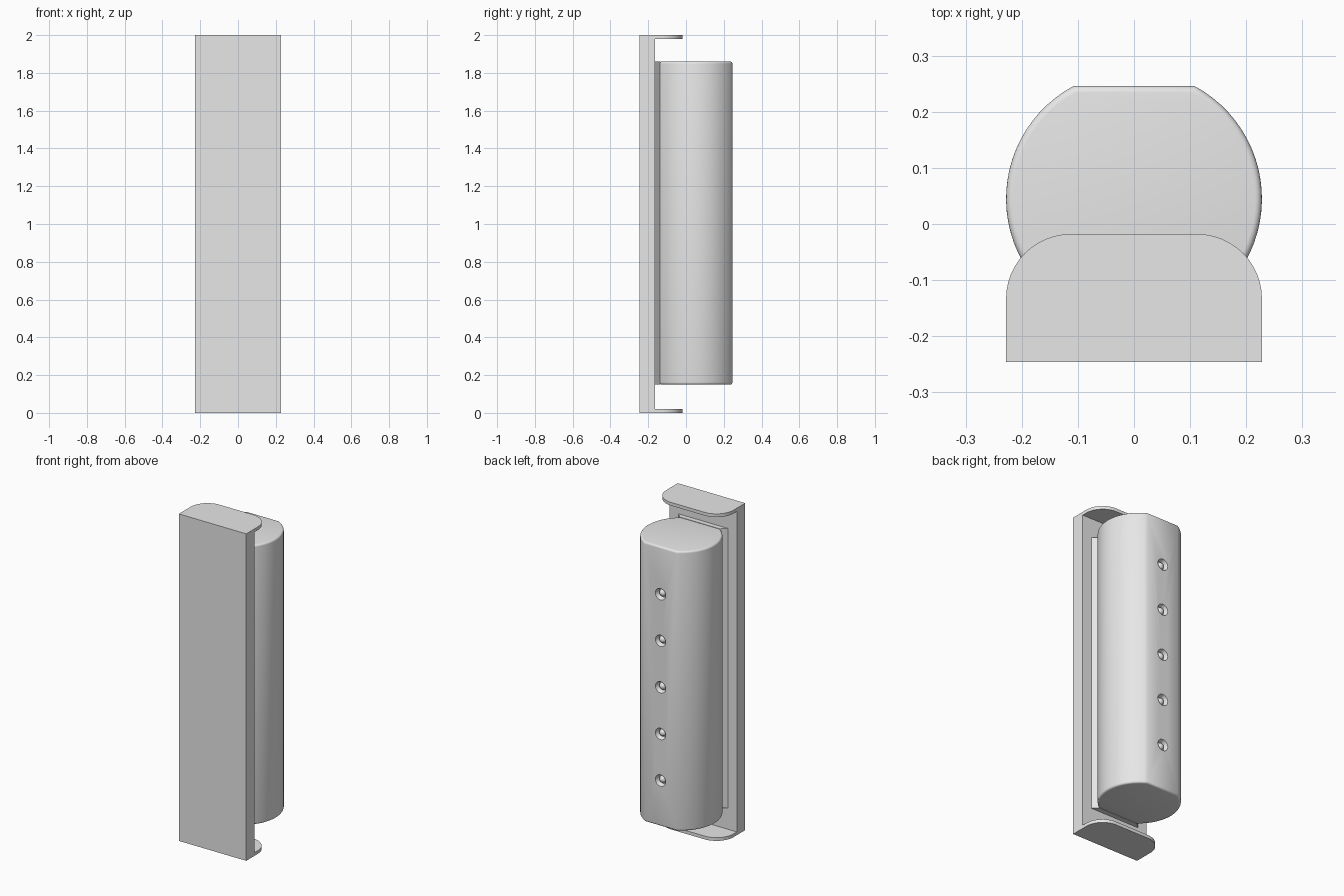
import bpy, bmesh, math
from mathutils import Matrix

cube = bpy.data.objects.get("Cube")
if cube:
    bpy.data.objects.remove(cube, do_unlink=True)

grey = bpy.data.materials.new("light_grey")
grey.use_nodes = True
grey.diffuse_color = (0.8, 0.8, 0.8, 1)
grey.node_tree.nodes["Principled BSDF"].inputs["Base Color"].default_value = (0.8, 0.8, 0.8, 1)


def add_object(name, bm):
    bmesh.ops.recalc_face_normals(bm, faces=bm.faces)
    mesh = bpy.data.meshes.new(name)
    bm.to_mesh(mesh)
    bm.free()
    mesh.materials.append(grey)
    obj = bpy.data.objects.new(name, mesh)
    bpy.context.collection.objects.link(obj)
    return obj


def smooth(obj, angle=30):
    bpy.ops.object.select_all(action='DESELECT')
    obj.select_set(True)
    bpy.context.view_layer.objects.active = obj
    bpy.ops.object.shade_smooth_by_angle(angle=math.radians(angle))


def prism(name, outline, z0, z1, rim=0):
    """Extrude an xy outline upward, optionally rounding both end rims."""
    bm = bmesh.new()
    base = bm.faces.new([bm.verts.new((x, y, z0)) for x, y in outline])
    top = bmesh.ops.extrude_face_region(bm, geom=[base])["geom"]
    bmesh.ops.translate(bm, vec=(0, 0, z1 - z0),
                        verts=[v for v in top if isinstance(v, bmesh.types.BMVert)])
    if rim:
        edges = [e for e in bm.edges if abs(e.verts[0].co.z - e.verts[1].co.z) < 1e-5]
        bmesh.ops.bevel(bm, geom=edges, offset=rim, segments=4, profile=0.5, affect='EDGES')
    return add_object(name, bm)


def arc(cx, cy, r, a0, a1, n):
    angles = [math.radians(a0 + (a1 - a0) * i / n) for i in range(n + 1)]
    return [(cx + r * math.cos(a), cy + r * math.sin(a)) for a in angles]


W, FRONT, BACK = 0.228, -0.246, -0.165
Z0, Z1 = 0.15, 1.86

# Mounting plate
prism("mounting_plate", [(-W, FRONT), (W, FRONT), (W, BACK), (-W, BACK)], 0, 2)

# End flaps with rounded rear corners
R = 0.115
flap = ([(-W, FRONT + 0.01), (W, FRONT + 0.01)] + arc(W - R, -0.018 - R, R, 0, 90, 12)
        + arc(R - W, -0.018 - R, R, 90, 180, 12))
for name, z in (("bottom_flap", 0), ("top_flap", 1.98)):
    smooth(prism(name, flap, z, z + 0.02))

# Tapered spacer between plate and body
prism("spacer", [(-0.167, BACK), (0.167, BACK), (0.134, -0.135), (-0.134, -0.135)], Z0, Z1)

# Rounded body with flat rear and flat underside
CY, FLAT = 0.045, 0.246
a_low = math.degrees(math.asin((-0.14 - CY) / W))
a_high = math.degrees(math.asin((FLAT - CY) / W))
outline = arc(0, CY, W, a_low, a_high, 24) + arc(0, CY, W, 180 - a_high, 180 - a_low, 24)
body = prism("body", outline, Z0, Z1, rim=0.012)

# Row of countersunk recesses in the flat
hole_heights = [0.43 + 0.285 * i for i in range(5)]
bm = bmesh.new()
for z in hole_heights:
    place = Matrix.Translation((0, FLAT, z)) @ Matrix.Rotation(math.radians(-90), 4, 'X')
    bmesh.ops.create_cone(bm, cap_ends=True, segments=24, radius1=0.026, radius2=0.044,
                          depth=0.05, matrix=place)
cutter = add_object("recess_cutter", bm)
cutter.hide_render = True
cut = body.modifiers.new("recesses", 'BOOLEAN')
cut.operation, cut.solver, cut.object = 'DIFFERENCE', 'EXACT', cutter
bpy.context.view_layer.objects.active = body
bpy.ops.object.modifier_apply(modifier=cut.name)
bpy.data.objects.remove(cutter, do_unlink=True)
smooth(body)

# Small domes seated in the recesses
for i, z in enumerate(hole_heights):
    bm = bmesh.new()
    bmesh.ops.create_uvsphere(bm, u_segments=20, v_segments=12, radius=0.022,
                              matrix=Matrix.Translation((0, FLAT - 0.027, z)))
    smooth(add_object(f"recess_dome_{i + 1}", bm), 60)
